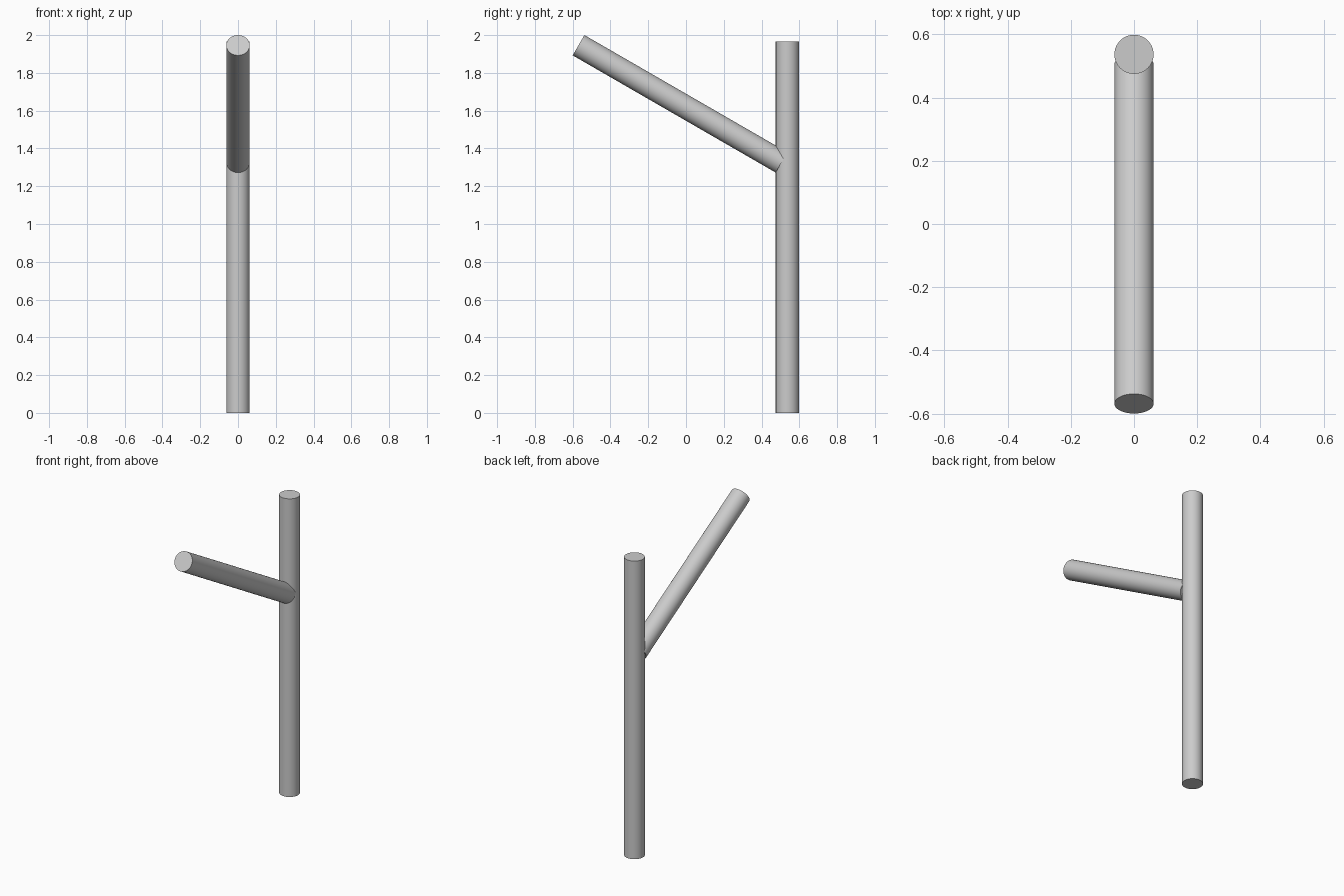
import bpy
from math import radians
from mathutils import Vector

cube = bpy.data.objects.get("Cube")
if cube:
    bpy.data.objects.remove(cube, do_unlink=True)

RADIUS = 0.062

# One plain grey for the whole model
grey = bpy.data.materials.new("light_grey")
grey.use_nodes = True
colour = (0.6, 0.6, 0.6, 1)
grey.diffuse_color = colour
grey.node_tree.nodes["Principled BSDF"].inputs["Base Color"].default_value = colour


def rod(name, start, end):
    """Capped round rod between two points."""
    start, end = Vector(start), Vector(end)
    axis = end - start
    bpy.ops.mesh.primitive_cylinder_add(
        vertices=64, radius=RADIUS, depth=axis.length, location=(start + end) / 2,
        rotation=axis.to_track_quat("Z", "Y").to_euler())
    obj = bpy.context.object
    obj.name = name
    obj.data.materials.append(grey)
    bpy.ops.object.shade_smooth_by_angle(angle=radians(30))
    return obj


# Upright post at the back
rod("post", (0, 0.537, 0), (0, 0.537, 1.965))

# Arm rising forward at thirty degrees, its lower end sunk into the post
rod("arm", (0, 0.506, 1.326), (0, -0.569, 1.9465))
